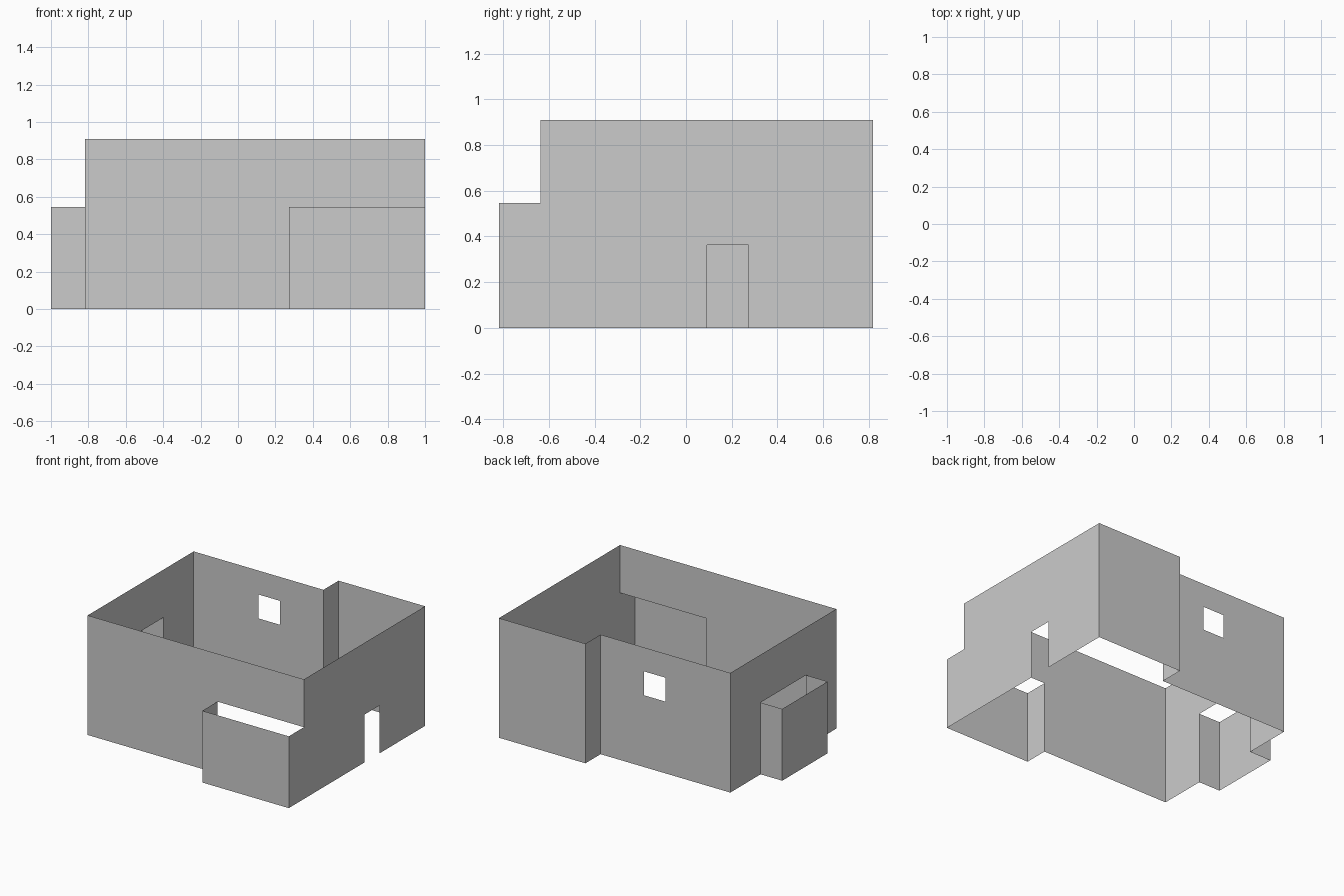
import bpy, bmesh
from mathutils import Vector

if "Cube" in bpy.data.objects:
    bpy.data.objects.remove(bpy.data.objects["Cube"])

U = 1 / 11            # layout module: the plan is 22 x 18 modules
WALL_H, BAY_H = 10, 6


def add_panel(bm, a, b, height, hole=None):
    """Upright single-sheet wall from a to b, with an optional hole (u0, u1, z0, z1)."""
    a, b = Vector(a), Vector(b)
    length = (b - a).length
    along = (b - a) / length
    us, zs = {0, length}, {0, height}
    if hole:
        us |= set(hole[:2])
        zs |= set(hole[2:])
    us, zs = sorted(us), sorted(zs)
    for u0, u1 in zip(us, us[1:]):
        for z0, z1 in zip(zs, zs[1:]):
            if hole and hole[0] <= u0 < hole[1] and hole[2] <= z0 < hole[3]:
                continue
            corners = ((u0, z0), (u1, z0), (u1, z1), (u0, z1))
            bm.faces.new([bm.verts.new(((a + along * u).to_3d() + Vector((0, 0, z))) * U)
                          for u, z in corners])


def walls(name, plan, height, holes=None, closed=False):
    """Walls following a counter-clockwise plan, so normals face outward."""
    holes = holes or {}
    bm = bmesh.new()
    ends = plan[1:] + (plan[:1] if closed else [])
    for i, (a, b) in enumerate(zip(plan, ends)):
        add_panel(bm, a, b, height, holes.get(i))
    bmesh.ops.remove_doubles(bm, verts=bm.verts, dist=1e-4)
    mesh = bpy.data.meshes.new(name)
    bm.to_mesh(mesh)
    bm.free()
    obj = bpy.data.objects.new(name, mesh)
    bpy.context.collection.objects.link(obj)
    return obj


# Main room with a full-height recess at the back right
walls("room_walls",
      [(-9, -7), (11, -7), (11, 9), (3, 9), (3, 7), (-9, 7)], WALL_H,
      holes={0: (12, 20, 0, 6),    # opening to front bay
             1: (8, 10, 0, 4),     # door
             4: (4, 6, 6, 8),      # window
             5: (4, 10, 0, 6)},    # opening to side bay
      closed=True)

# Low bays, open at the top and bottom
walls("front_bay", [(3, -7), (3, -9), (11, -9), (11, -7)], BAY_H)
walls("side_bay", [(-9, 3), (-11, 3), (-11, -3), (-9, -3)], BAY_H)
